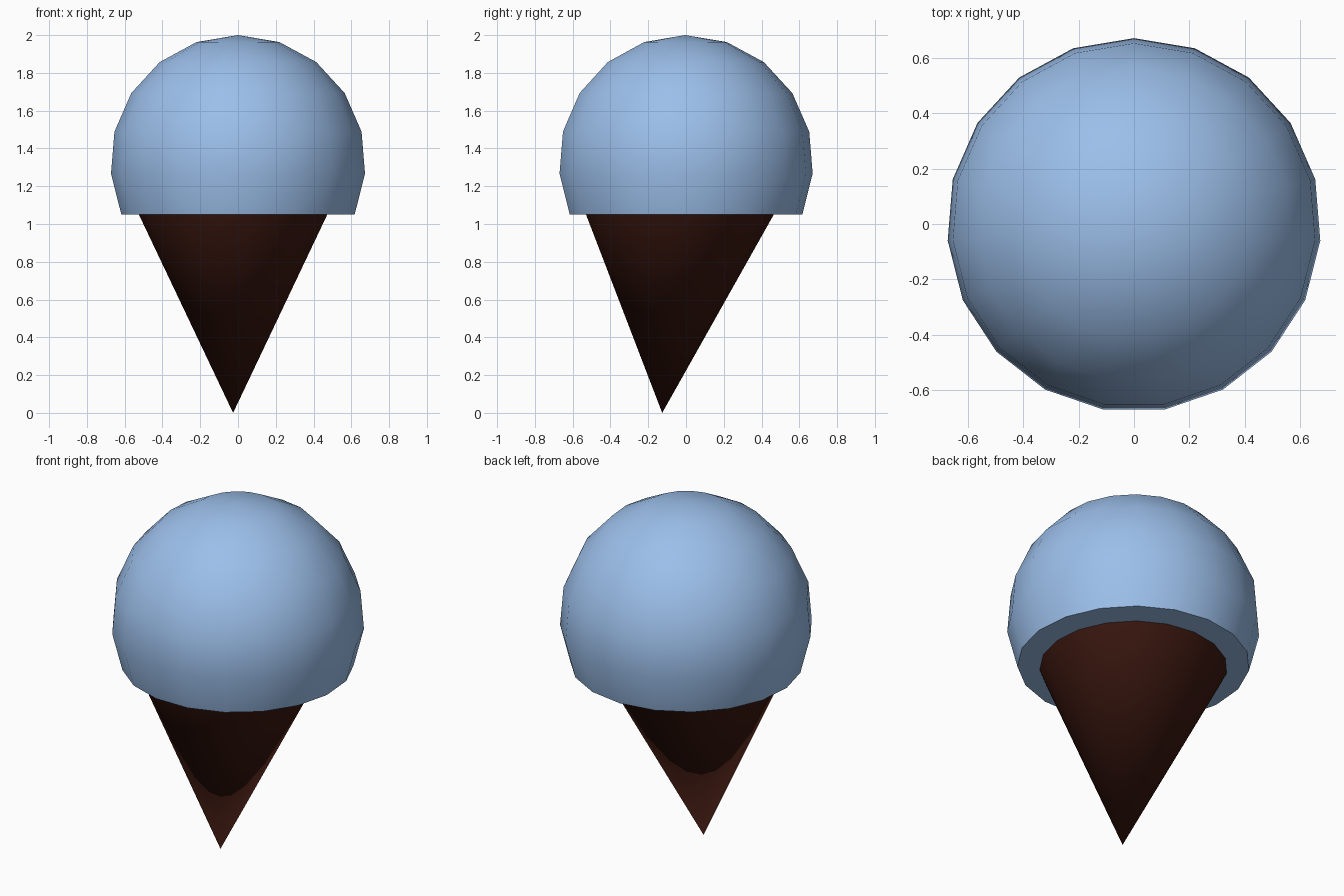
import bpy, bmesh
from math import sin, cos, pi, radians

if "Cube" in bpy.data.objects:
    bpy.data.objects.remove(bpy.data.objects["Cube"])

SIDES = 19
STEP = 2 * pi / SIDES


def material(name, rgb):
    mat = bpy.data.materials.new(name)
    mat.diffuse_color = (*rgb, 1)
    mat.use_nodes = True
    mat.node_tree.nodes["Principled BSDF"].inputs["Base Color"].default_value = mat.diffuse_color
    return mat


def lathe(name, tip, rings, mat):
    """Tip point joined to a stack of round rings (radius, x, y, z), capped at the end."""
    bm = bmesh.new()
    apex = bm.verts.new(tip)
    prev = None
    for r, cx, cy, z in rings:
        ring = [bm.verts.new((cx + r * sin(i * STEP), cy + r * cos(i * STEP), z))
                for i in range(SIDES)]
        for i in range(SIDES):
            j = (i + 1) % SIDES
            if prev is None:
                bm.faces.new((apex, ring[i], ring[j]))
            else:
                bm.faces.new((prev[i], ring[i], ring[j], prev[j]))
        prev = ring
    bm.faces.new(prev)
    bmesh.ops.recalc_face_normals(bm, faces=bm.faces)
    mesh = bpy.data.meshes.new(name)
    bm.to_mesh(mesh)
    bm.free()
    mesh.materials.append(mat)
    obj = bpy.data.objects.new(name, mesh)
    bpy.context.collection.objects.link(obj)
    bpy.ops.object.select_all(action='DESELECT')
    obj.select_set(True)
    bpy.context.view_layer.objects.active = obj
    bpy.ops.object.shade_smooth_by_angle(angle=radians(30))
    return obj


# Scoop: sphere cut flat below its middle
R, CY = 0.677, -0.004
CZ = 2 - R
lathe("ice_cream_scoop", (0, CY, 2),
      [(R * sin(k * STEP), 0, CY, CZ + R * cos(k * STEP)) for k in range(1, 7)],
      material("scoop_blue", (0.33, 0.52, 0.82)))

# Cone: slightly leaning, rim just sunk into the scoop's flat underside
lathe("wafer_cone", (-0.026, -0.126, 0),
      [(0.51, -0.026, -0.034, 1.07)],
      material("wafer_brown", (0.045, 0.009, 0.005)))
